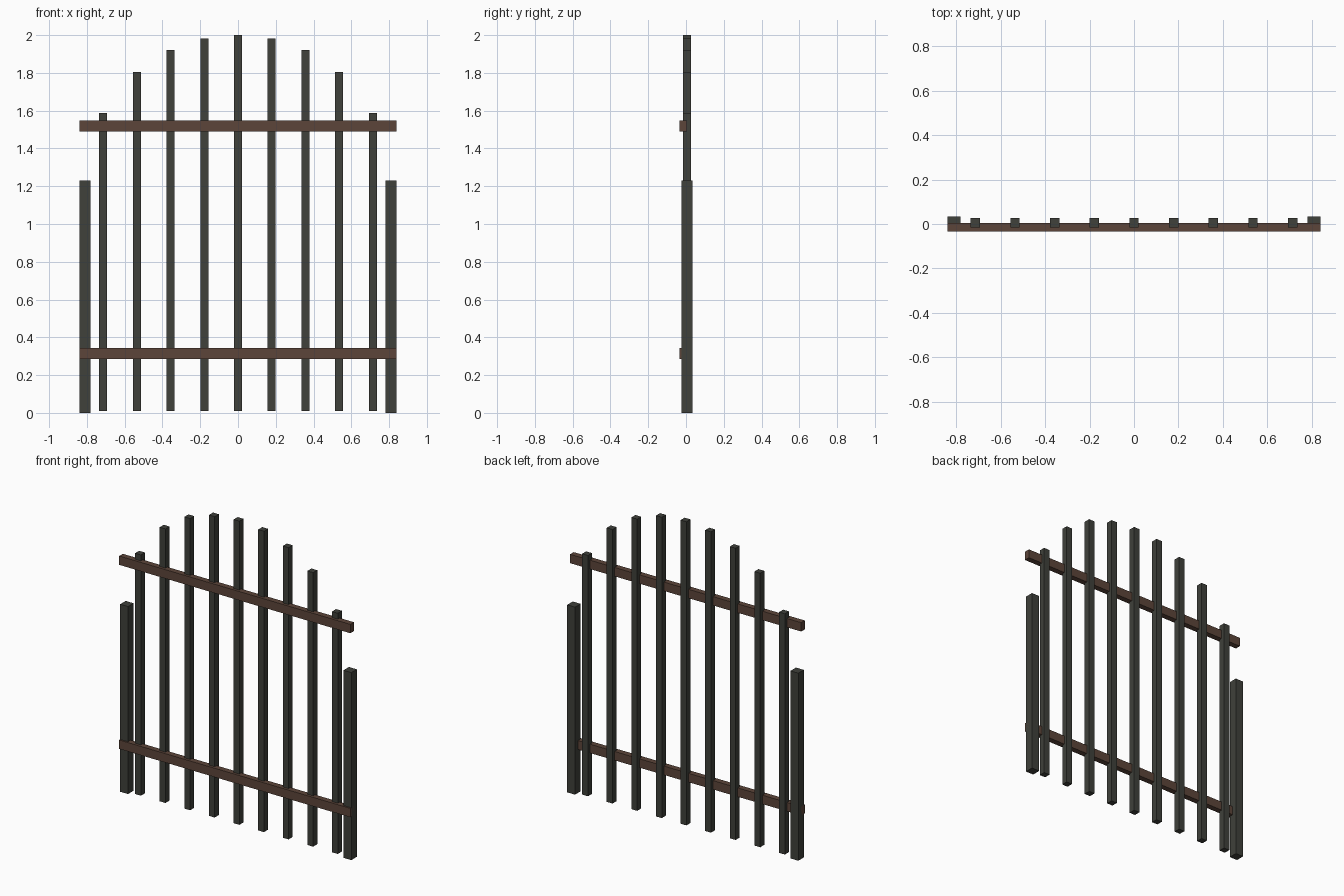
import bpy

cube = bpy.data.objects.get("Cube")
if cube:
    bpy.data.objects.remove(cube, do_unlink=True)


def make_material(name, color):
    mat = bpy.data.materials.new(name)
    mat.use_nodes = True
    mat.diffuse_color = color
    mat.node_tree.nodes["Principled BSDF"].inputs["Base Color"].default_value = color
    return mat


def box(name, low, high, mat):
    """Axis-aligned box between two corners."""
    bpy.ops.mesh.primitive_cube_add(size=1, location=[(a + b) / 2 for a, b in zip(low, high)])
    obj = bpy.context.object
    obj.name = obj.data.name = name
    obj.scale = [b - a for a, b in zip(low, high)]
    bpy.ops.object.transform_apply(location=False, rotation=False, scale=True)
    obj.data.materials.append(mat)
    return obj


iron = make_material("dark iron", (0.050, 0.052, 0.043, 1))
wood = make_material("brown wood", (0.108, 0.060, 0.042, 1))

HALF_WIDTH = 0.838
SPACING = 0.1785
BAR_Y = 0.005   # shared depth centre of posts and pickets

# End posts
POST = 0.057
for side, sign in (("left", 1), ("right", -1)):
    x = sign * (HALF_WIDTH - POST / 2)
    box(f"{side}_post", (x - POST / 2, BAR_Y - POST / 2, 0),
        (x + POST / 2, BAR_Y + POST / 2, 1.229), iron)

# Pickets with arched heights, listed from the middle outwards
PICKET = 0.021  # half thickness
tops = [2.0, 1.982, 1.922, 1.806, 1.588]
for i in range(-4, 5):
    x = i * SPACING
    box(f"picket_{i + 5}", (x - PICKET, BAR_Y - PICKET, 0.01),
        (x + PICKET, BAR_Y + PICKET, tops[abs(i)]), iron)

# Horizontal rails across the front
for name, z in (("lower_rail", 0.314), ("upper_rail", 1.520)):
    box(name, (-HALF_WIDTH, -0.0335, z - 0.029), (HALF_WIDTH, 0.004, z + 0.029), wood)
